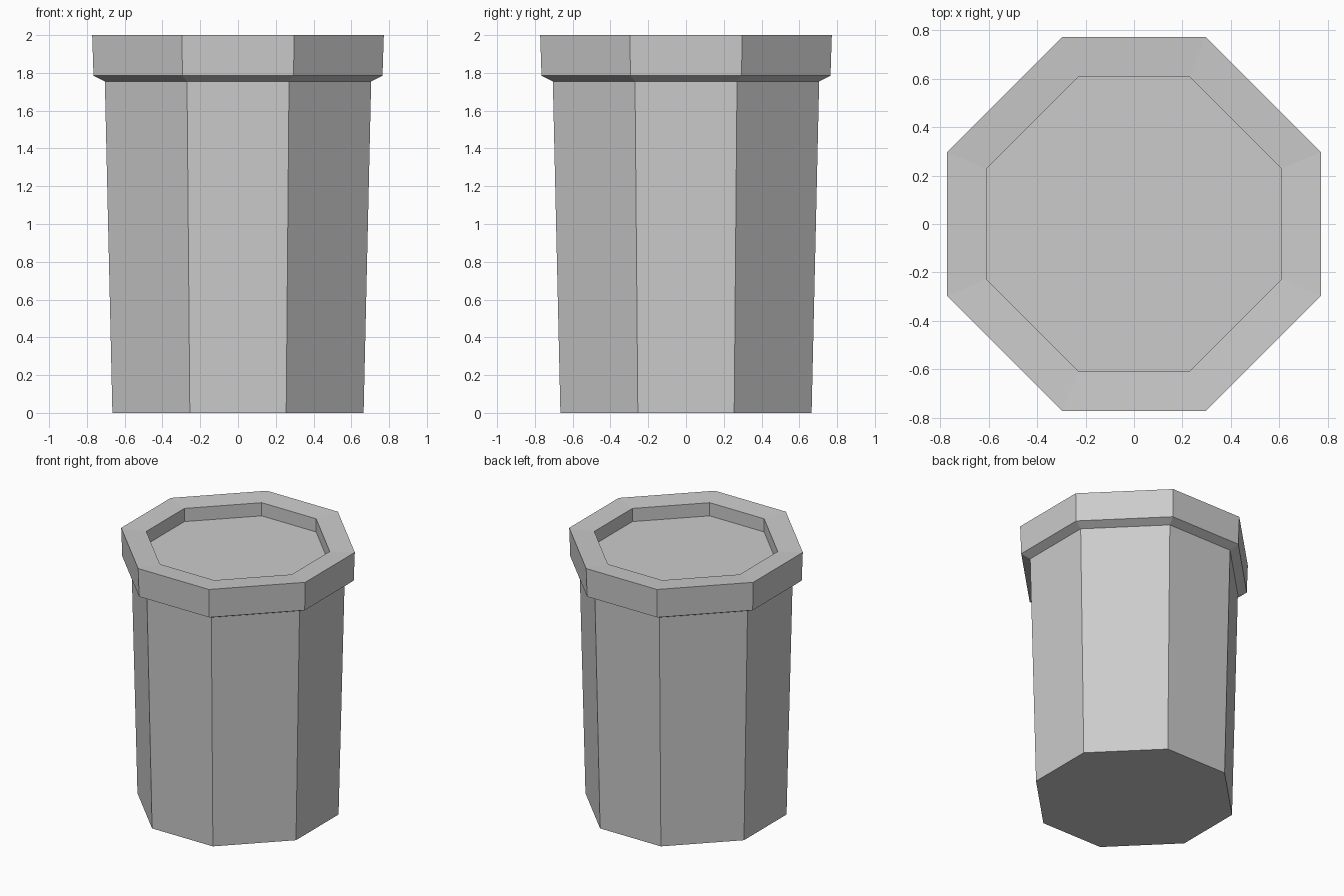
import bpy
import bmesh

cube = bpy.data.objects.get("Cube")
if cube:
    bpy.data.objects.remove(cube, do_unlink=True)

# Single flat colour
grey = bpy.data.materials.new("light_grey")
grey.use_nodes = True
colour = (0.6, 0.6, 0.6, 1)
grey.diffuse_color = colour
grey.node_tree.nodes["Principled BSDF"].inputs["Base Color"].default_value = colour


def octagon(bm, apothem, half_side, z):
    """Ring of eight corners, counter-clockwise from above."""
    a, h = apothem, half_side
    quarter = [(a, -h), (a, h)]
    ring = []
    for _ in range(4):
        ring += [bm.verts.new((x, y, z)) for x, y in quarter]
        quarter = [(-y, x) for x, y in quarter]
    return ring


def octagonal_part(name, profile, cap_bottom=False, cap_top=False):
    """Flat-sided shell through a list of (apothem, half side, height)."""
    bm = bmesh.new()
    rings = [octagon(bm, *point) for point in profile]
    for low, high in zip(rings, rings[1:]):
        for i in range(8):
            j = (i + 1) % 8
            bm.faces.new((low[i], low[j], high[j], high[i]))
    if cap_bottom:
        bm.faces.new(rings[0][::-1])
    if cap_top:
        bm.faces.new(rings[-1])
    mesh = bpy.data.meshes.new(name)
    bm.to_mesh(mesh)
    bm.free()
    mesh.materials.append(grey)
    obj = bpy.data.objects.new(name, mesh)
    bpy.context.collection.objects.link(obj)
    return obj


# Tapered body with closed base
body_top = (0.705, 0.27, 1.755)
octagonal_part("body", [(0.665, 0.255, 0), body_top], cap_bottom=True)

# Overhanging rim: sloped underside, outer band, top face
rim_inner = (0.61, 0.228, 1.99)
octagonal_part("rim", [body_top, (0.765, 0.294, 1.785),
                       (0.772, 0.297, 2), rim_inner])

# Sunken lid: recess wall and floor
octagonal_part("recessed_lid", [rim_inner, (0.61, 0.228, 1.89)], cap_top=True)
